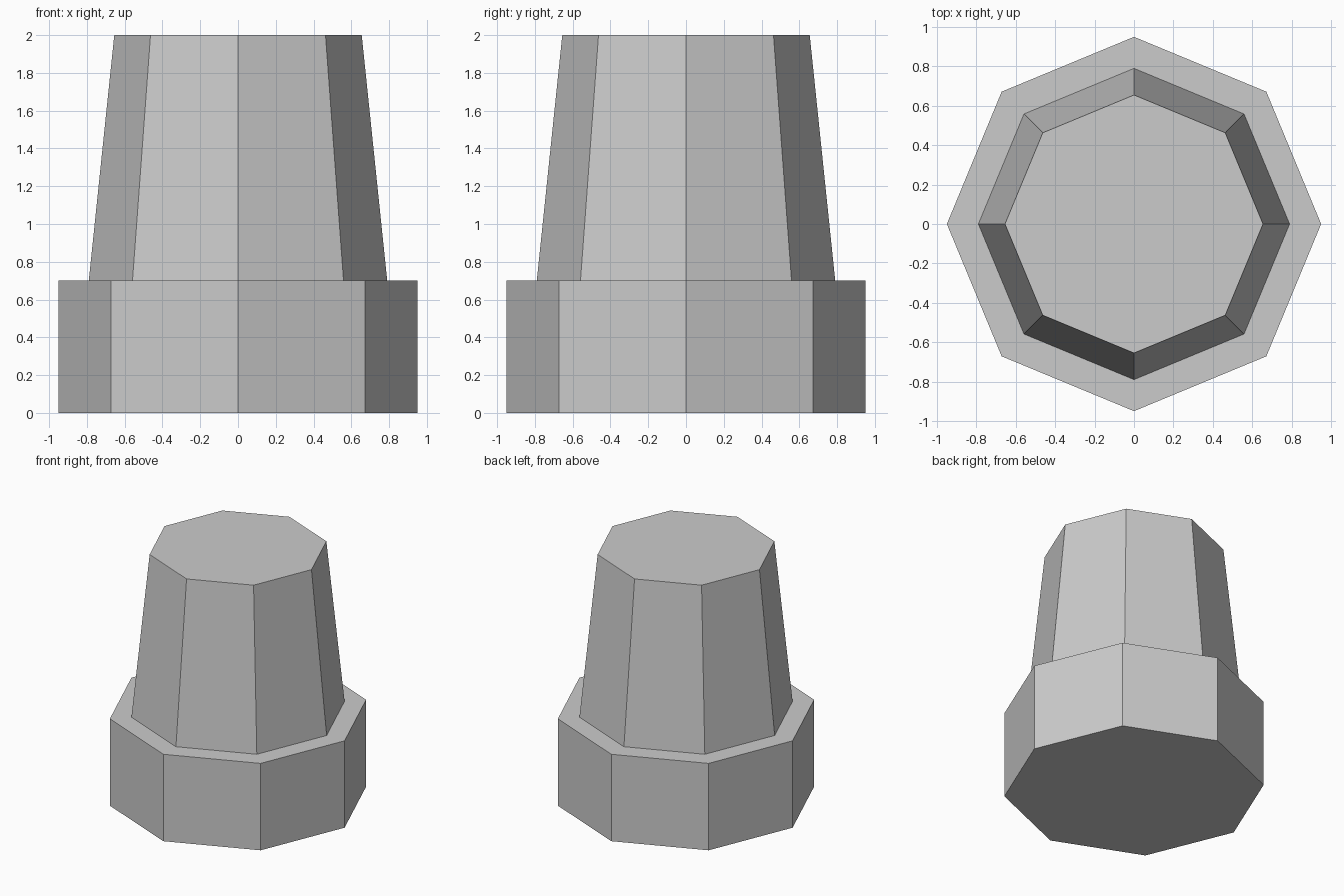
import bpy
import bmesh
from mathutils import Matrix

cube = bpy.data.objects.get("Cube")
if cube:
    bpy.data.objects.remove(cube, do_unlink=True)

SIDES = 8
COLLAR_TOP = 0.7

grey = bpy.data.materials.new("light grey")
grey.use_nodes = True
grey.diffuse_color = (0.6, 0.6, 0.6, 1)
grey.node_tree.nodes["Principled BSDF"].inputs["Base Color"].default_value = grey.diffuse_color


def octagon_part(name, bottom_radius, top_radius, bottom, top):
    """Flat-sided, capped prism or taper with its corners on the axes."""
    bm = bmesh.new()
    bmesh.ops.create_cone(
        bm, cap_ends=True, segments=SIDES, radius1=bottom_radius,
        radius2=top_radius, depth=top - bottom,
        matrix=Matrix.Translation((0, 0, (bottom + top) / 2)))
    mesh = bpy.data.meshes.new(name)
    bm.to_mesh(mesh)
    bm.free()
    mesh.materials.append(grey)
    part = bpy.data.objects.new(name, mesh)
    bpy.context.collection.objects.link(part)
    return part


# Wide straight collar at the bottom
octagon_part("base_collar", 0.95, 0.95, 0, COLLAR_TOP)
# Narrower tapering body above it
octagon_part("tapered_body", 0.79, 0.655, COLLAR_TOP, 2)
